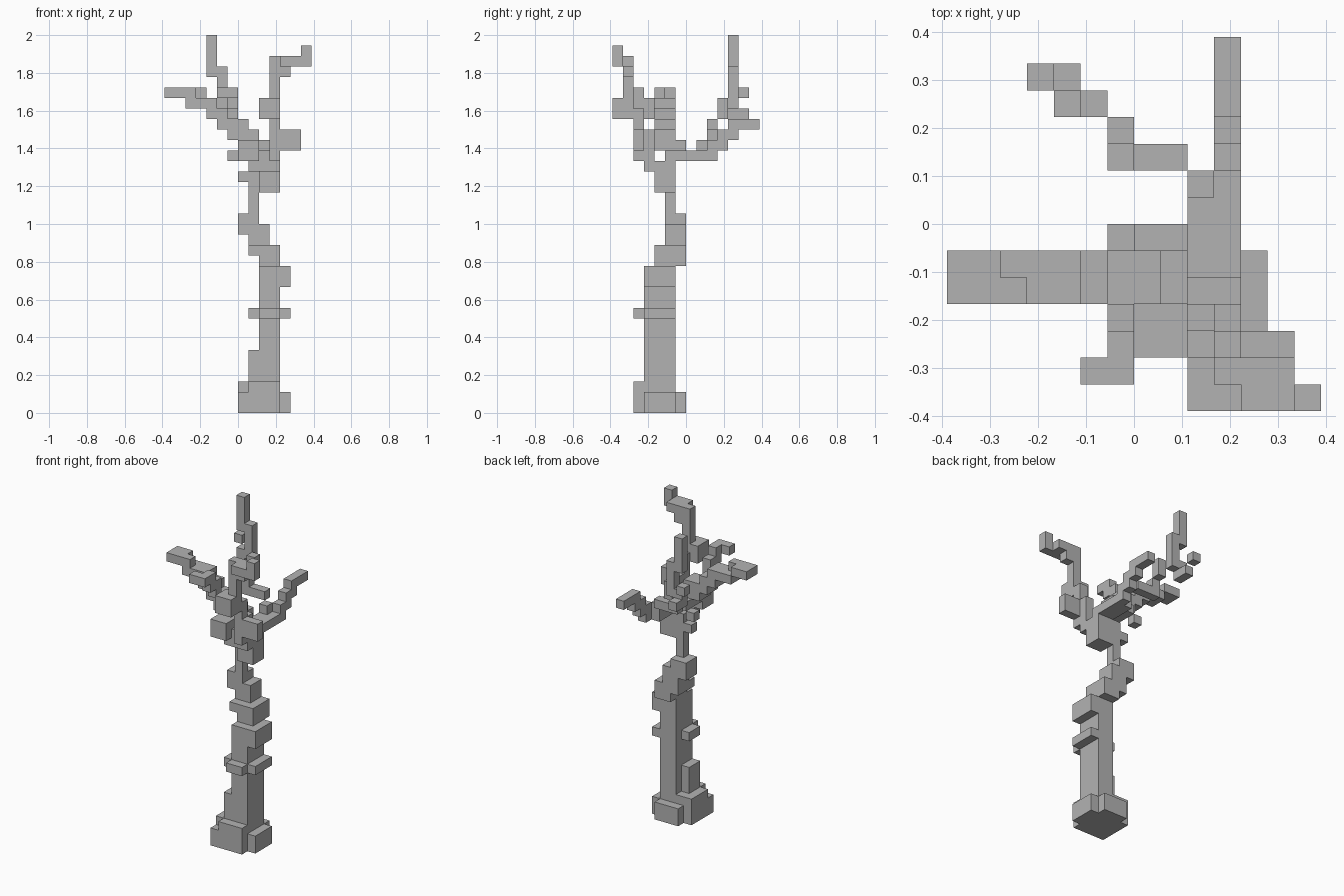
import bpy
import bmesh
from mathutils import Vector

UNIT = 1 / 18  # edge of one block

default = bpy.data.objects.get("Cube")
if default:
    bpy.data.objects.remove(default, do_unlink=True)

stone = bpy.data.materials.new("grey")
stone.use_nodes = True
grey = (0.45, 0.45, 0.45, 1)
stone.diffuse_color = grey
stone.node_tree.nodes["Principled BSDF"].inputs["Base Color"].default_value = grey


def box(x, y, z):
    """All block cells inside the given ranges."""
    return {(i, j, k) for i in range(*x) for j in range(*y) for k in range(*z)}


parts = {}

# Flared foot of the trunk
parts["trunk_foot"] = (
    box(x=(0, 4), y=(-5, -1), z=(0, 2))
    | box(x=(4, 5), y=(-4, -1), z=(0, 2))
    | box(x=(1, 4), y=(-1, 0), z=(0, 2))
    | box(x=(1, 4), y=(-5, -1), z=(2, 3))
    | box(x=(0, 1), y=(-4, -1), z=(2, 3))
)

# Straight lower trunk with knots
parts["lower_trunk"] = (
    box(x=(2, 4), y=(-4, -1), z=(3, 14))
    | box(x=(1, 2), y=(-4, -2), z=(3, 6))
    | box(x=(1, 2), y=(-4, -2), z=(9, 10))
    | box(x=(2, 4), y=(-5, -4), z=(9, 10))
    | box(x=(4, 5), y=(-4, -1), z=(9, 10))
    | box(x=(4, 5), y=(-4, -1), z=(12, 14))
)

# Twisting upper trunk
parts["upper_trunk"] = (
    box(x=(2, 4), y=(-3, 0), z=(14, 16))
    | box(x=(1, 2), y=(-3, 0), z=(15, 16))
    | box(x=(1, 3), y=(-2, 0), z=(16, 18))
    | box(x=(0, 2), y=(-2, 0), z=(17, 19))
    | box(x=(1, 2), y=(-2, -1), z=(19, 24))
)

# Crown where the branches split
parts["crown"] = (
    box(x=(2, 4), y=(-3, -1), z=(21, 24))
    | box(x=(0, 1), y=(-2, -1), z=(22, 23))
    | box(x=(1, 3), y=(-4, -3), z=(23, 24))
    | box(x=(2, 4), y=(-2, -1), z=(24, 25))
    | box(x=(-1, 0), y=(-1, 0), z=(24, 25))
    | box(x=(0, 2), y=(-1, 0), z=(25, 26))
    | box(x=(0, 2), y=(-5, -3), z=(24, 26))
)

# Long branch to the right
parts["right_branch"] = (
    box(x=(0, 2), y=(-3, -1), z=(25, 27))
    | box(x=(-1, 0), y=(-3, -1), z=(26, 27))
    | box(x=(-2, 1), y=(-3, -1), z=(27, 28))
    | box(x=(-3, -1), y=(-3, -1), z=(28, 29))
    | box(x=(-5, -2), y=(-3, -1), z=(29, 30))
    | box(x=(-7, -5), y=(-3, -1), z=(30, 31))
    | box(x=(-5, -4), y=(-3, -2), z=(30, 31))
)

# Short branch to the front right
parts["front_right_branch"] = (
    box(x=(-1, 0), y=(-4, -3), z=(28, 30))
    | box(x=(-1, 0), y=(-5, -4), z=(29, 31))
    | box(x=(-2, 0), y=(-6, -5), z=(30, 31))
)

# Upright branch to the front left
parts["front_left_branch"] = (
    box(x=(2, 4), y=(-4, -3), z=(23, 25))
    | box(x=(3, 4), y=(-5, -3), z=(24, 27))
    | box(x=(4, 6), y=(-5, -4), z=(25, 27))
    | box(x=(3, 4), y=(-5, -4), z=(27, 29))
    | box(x=(2, 4), y=(-7, -5), z=(28, 30))
    | box(x=(3, 4), y=(-6, -5), z=(30, 34))
    | box(x=(4, 5), y=(-6, -5), z=(32, 34))
    | box(x=(4, 6), y=(-7, -5), z=(33, 34))
    | box(x=(6, 7), y=(-7, -6), z=(33, 35))
)

# Low branch to the back left
parts["back_left_branch"] = (
    box(x=(2, 4), y=(-1, 2), z=(24, 25))
    | box(x=(3, 4), y=(2, 3), z=(24, 26))
    | box(x=(3, 4), y=(3, 4), z=(25, 27))
    | box(x=(3, 4), y=(4, 5), z=(26, 28))
    | box(x=(3, 4), y=(5, 7), z=(27, 28))
)

# Tall branch to the back right with its spire and twig
parts["back_right_branch"] = (
    box(x=(2, 3), y=(1, 2), z=(25, 26))
    | box(x=(0, 2), y=(2, 3), z=(26, 27))
    | box(x=(-1, 0), y=(2, 3), z=(26, 28))
    | box(x=(-1, 0), y=(3, 4), z=(28, 30))
    | box(x=(-2, -1), y=(4, 5), z=(29, 33))
    | box(x=(-3, -2), y=(4, 5), z=(32, 36))
    | box(x=(-3, -2), y=(5, 6), z=(28, 29))
    | box(x=(-3, -2), y=(4, 5), z=(28, 30))
    | box(x=(-4, -3), y=(5, 6), z=(30, 31))
)

occupied = set().union(*parts.values())


def skin(name, cells):
    """Mesh only the outer faces of a part, merged into flat regions."""
    bm = bmesh.new()
    for cell in sorted(cells):
        centre = Vector(cell) + Vector((0.5, 0.5, 0.5))
        for axis in range(3):
            for sign in (-1, 1):
                side = Vector((0, 0, 0))
                side[axis] = sign
                if tuple(int(c + s) for c, s in zip(cell, side)) in occupied:
                    continue
                u, v = Vector((0, 0, 0)), Vector((0, 0, 0))
                u[(axis + 1) % 3] = 0.5
                v[(axis + 2) % 3] = 0.5 * sign
                mid = centre + side / 2
                ring = (mid - u - v, mid + u - v, mid + u + v, mid - u + v)
                bm.faces.new([bm.verts.new(p * UNIT) for p in ring])
    bmesh.ops.remove_doubles(bm, verts=bm.verts[:], dist=UNIT / 100)
    bmesh.ops.dissolve_limit(bm, angle_limit=0.01, verts=bm.verts[:], edges=bm.edges[:])
    mesh = bpy.data.meshes.new(name)
    bm.to_mesh(mesh)
    bm.free()
    mesh.materials.append(stone)
    bpy.context.collection.objects.link(bpy.data.objects.new(name, mesh))


for part_name, part_cells in parts.items():
    skin(part_name, part_cells)
